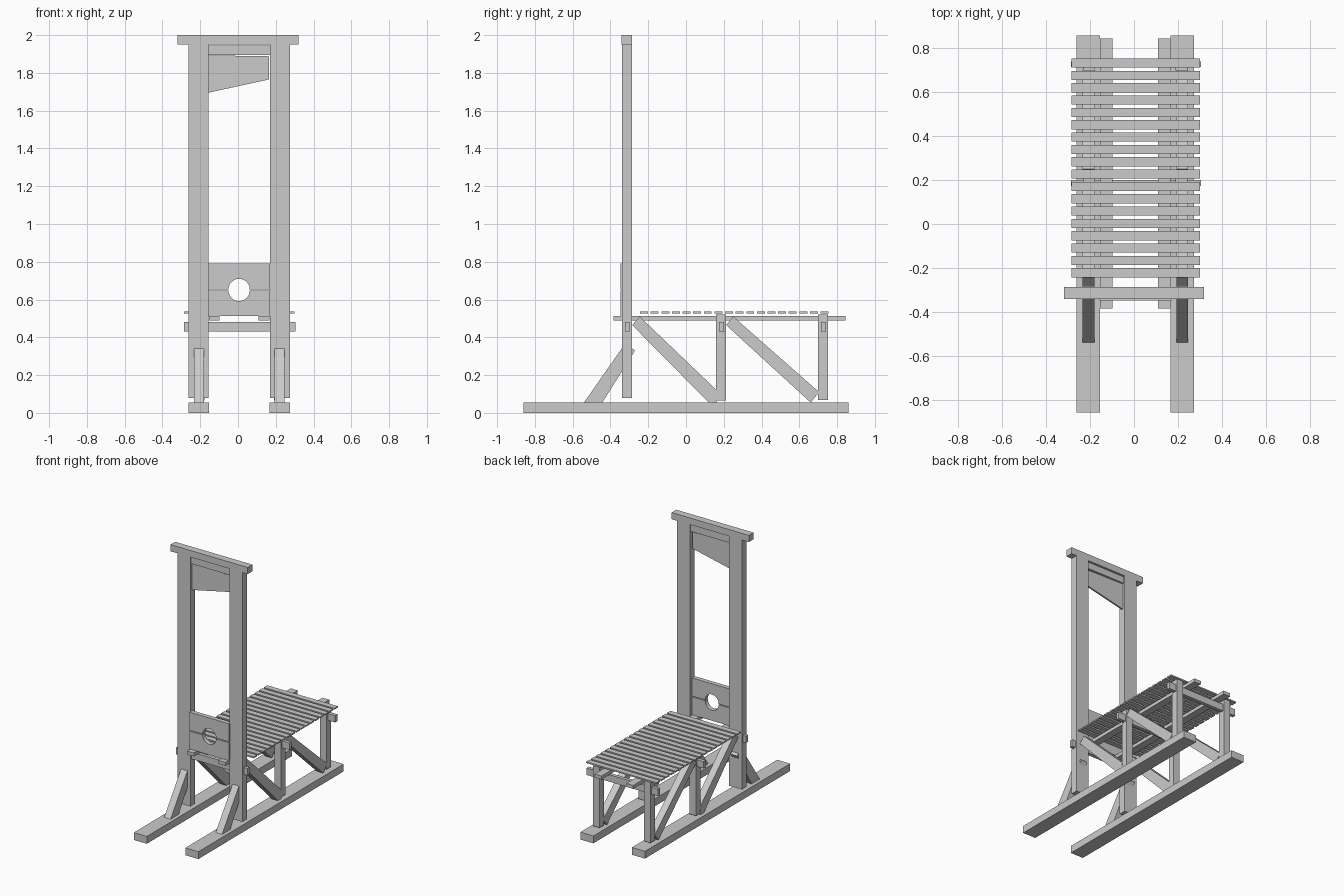
import bpy, bmesh, math

if "Cube" in bpy.data.objects:
    bpy.data.objects.remove(bpy.data.objects["Cube"])


def prism(name, pts, axis, lo, hi):
    """Extrude a 2D profile along x (pts are y,z) or along y (pts are x,z)."""
    def place(p, d):
        return (d, p[0], p[1]) if axis == 'x' else (p[0], d, p[1])
    bm = bmesh.new()
    a = [bm.verts.new(place(p, lo)) for p in pts]
    b = [bm.verts.new(place(p, hi)) for p in pts]
    n = len(pts)
    bm.faces.new(a)
    bm.faces.new(b[::-1])
    for i in range(n):
        j = (i + 1) % n
        bm.faces.new((a[j], a[i], b[i], b[j]))
    bmesh.ops.recalc_face_normals(bm, faces=bm.faces)
    me = bpy.data.meshes.new(name)
    bm.to_mesh(me)
    bm.free()
    ob = bpy.data.objects.new(name, me)
    bpy.context.collection.objects.link(ob)
    return ob


def box(name, x0, x1, y0, y1, z0, z1):
    return prism(name, [(y0, z0), (y1, z0), (y1, z1), (y0, z1)], 'x', x0, x1)


CX = 0.006  # centre line of the frame

for side, s in (("left", -1), ("right", 1)):
    def span(inner, outer):
        return sorted((CX + s * inner, CX + s * outer))

    # ground rail, tall upright, bench stringer
    box(side + "_ground_rail", *span(0.16, 0.268), -0.86, 0.86, 0, 0.055)
    box(side + "_upright", *span(0.163, 0.269), -0.34, -0.287, 0.08, 1.95)
    box(side + "_bench_stringer", *span(0.103, 0.16), -0.385, 0.845, 0.488, 0.514)

    # bench posts
    x = span(0.184, 0.238)
    box(side + "_middle_post", *x, 0.16, 0.212, 0.065, 0.522)
    box(side + "_rear_post", *x, 0.70, 0.752, 0.068, 0.522)

    # diagonal braces
    xb = span(0.187, 0.24)
    prism(side + "_front_brace",
          [(-0.54, 0.055), (-0.443, 0.055), (-0.27, 0.33), (-0.32, 0.37)], 'x', *xb)
    prism(side + "_middle_brace",
          [(-0.285, 0.465), (-0.245, 0.51), (0.168, 0.115), (0.16, 0.055), (0.12, 0.055)],
          'x', *xb)
    prism(side + "_rear_brace",
          [(0.212, 0.465), (0.25, 0.51), (0.705, 0.11), (0.66, 0.055)], 'x', *xb)

# top beam
box("top_beam", -0.32, 0.32, -0.342, -0.287, 1.95, 2.0)

# cross beams under the bench
for name, y in (("front", -0.311), ("middle", 0.187), ("rear", 0.728)):
    box(name + "_cross_beam", -0.287, 0.305, y - 0.013, y + 0.013, 0.43, 0.482)

# bench slats
for i in range(18):
    y = -0.222 + i * 0.0562
    box("bench_slat", -0.285, 0.30, y - 0.021, y + 0.021, 0.526, 0.536)

# blade and its weight
box("blade_weight", -0.162, 0.17, -0.33, -0.297, 1.895, 1.945)
prism("blade", [(-0.157, 1.695), (0.163, 1.765), (0.163, 1.888), (-0.157, 1.893)],
      'y', -0.32, -0.307)

# neck boards, each with half of the round hole
R, N, ZC = 0.056, 16, 0.651
for name, s, edge in (("upper_neck_board", 1, 0.79), ("lower_neck_board", -1, 0.513)):
    arc = [(CX + R * math.cos(math.pi * i / N), ZC + s * (0.003 + R * math.sin(math.pi * i / N)))
           for i in range(N + 1)]
    z = ZC + s * 0.003
    prism(name, [(0.17, edge), (0.17, z)] + arc + [(-0.158, z), (-0.158, edge)],
          'y', -0.348, -0.315)
